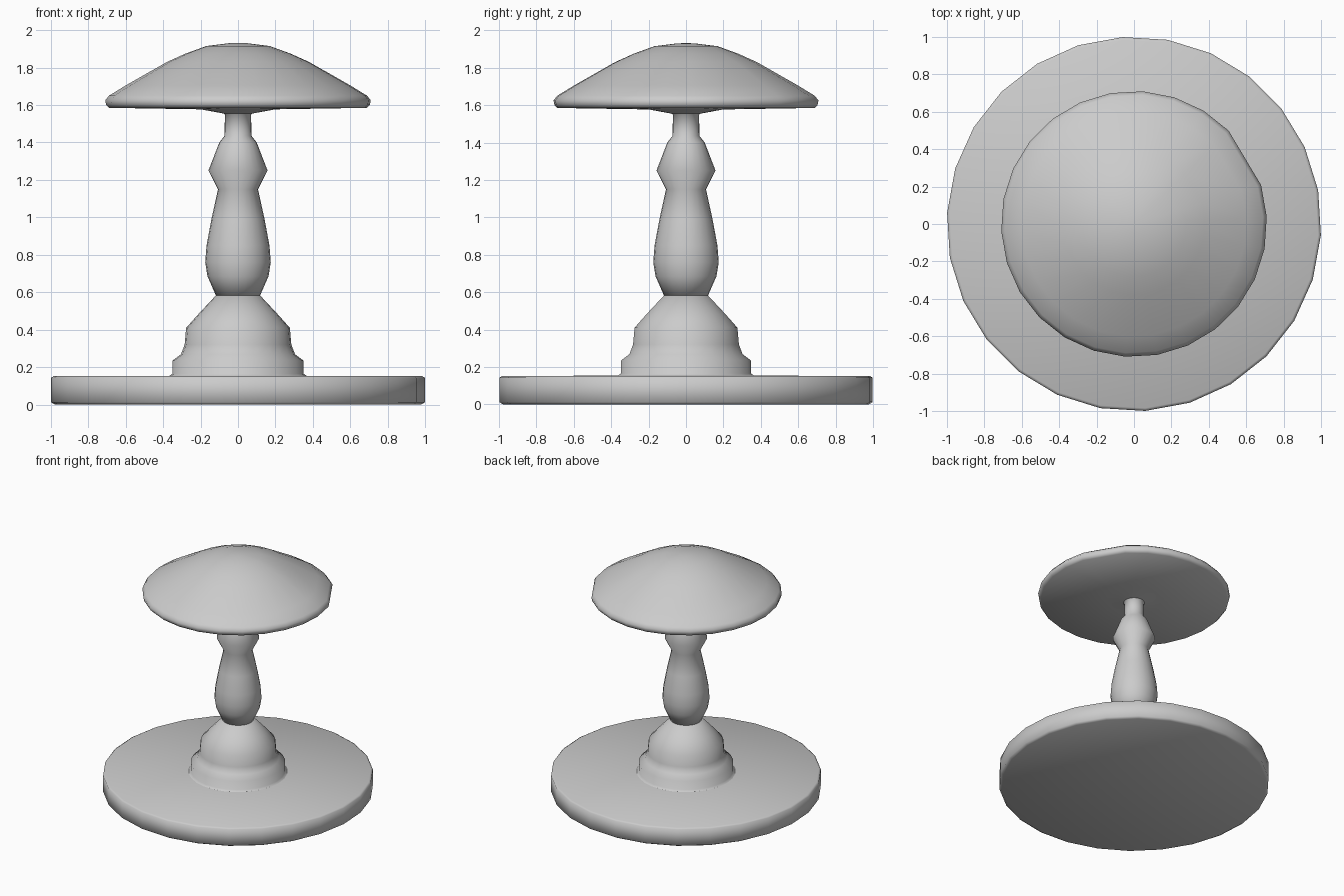
import bpy, bmesh
from math import cos, sin, tau, radians

if "Cube" in bpy.data.objects:
    bpy.data.objects.remove(bpy.data.objects["Cube"])


def lathe(name, profile, sides, phase, skip=(), smooth=60):
    """Spin (radius, z) points around z; end points with radius 0 become poles."""
    angles = [radians(phase) + tau * i / sides for i in range(sides) if i not in skip]
    bm = bmesh.new()
    rings = []
    for r, z in profile:
        if r == 0:
            rings.append([bm.verts.new((0, 0, z))] * len(angles))
        else:
            rings.append([bm.verts.new((r * cos(a), r * sin(a), z)) for a in angles])
    n = len(angles)
    for low, high in zip(rings, rings[1:]):
        for i in range(n):
            j = (i + 1) % n
            corners = list(dict.fromkeys((low[i], low[j], high[j], high[i])))
            bm.faces.new(corners)
    bmesh.ops.recalc_face_normals(bm, faces=bm.faces)
    mesh = bpy.data.meshes.new(name)
    bm.to_mesh(mesh)
    bm.free()
    obj = bpy.data.objects.new(name, mesh)
    bpy.context.collection.objects.link(obj)
    bpy.ops.object.select_all(action='DESELECT')
    obj.select_set(True)
    bpy.context.view_layer.objects.active = obj
    bpy.ops.object.shade_smooth_by_angle(angle=radians(smooth))
    return obj


# Round base plate with a slightly eased rim
lathe("base_plate", [(0, 0), (0.98, 0), (1.0, 0.012), (1.0, 0.143),
                     (0.985, 0.152), (0, 0.155)], 26, 10.4, smooth=100)

# Stepped foot rising to the waist
lathe("foot", [(0, 0.14), (0.37, 0.152), (0.35, 0.165), (0.35, 0.235),
               (0.305, 0.268), (0.285, 0.32), (0.277, 0.41), (0.21, 0.485),
               (0.118, 0.583), (0, 0.59)], 26, 0)

# Turned stem with bulge, knob and thin neck
lathe("stem", [(0, 0.57), (0.118, 0.583), (0.163, 0.685), (0.175, 0.76),
               (0.168, 0.85), (0.142, 0.99), (0.107, 1.15), (0.158, 1.25),
               (0.1, 1.40), (0.072, 1.435), (0.07, 1.55), (0.09, 1.562),
               (0, 1.60)], 24, 0, smooth=65)

# Domed cap, with one flat stretch of rim
lathe("cap", [(0, 1.55), (0.08, 1.555), (0.2, 1.577), (0.69, 1.585),
              (0.705, 1.6), (0.71, 1.625), (0.69, 1.65), (0.6, 1.705),
              (0.38, 1.83), (0.28, 1.875), (0.17, 1.915), (0.05, 1.93),
              (0, 1.932)], 26, 30.8, skip=(0,), smooth=70)
